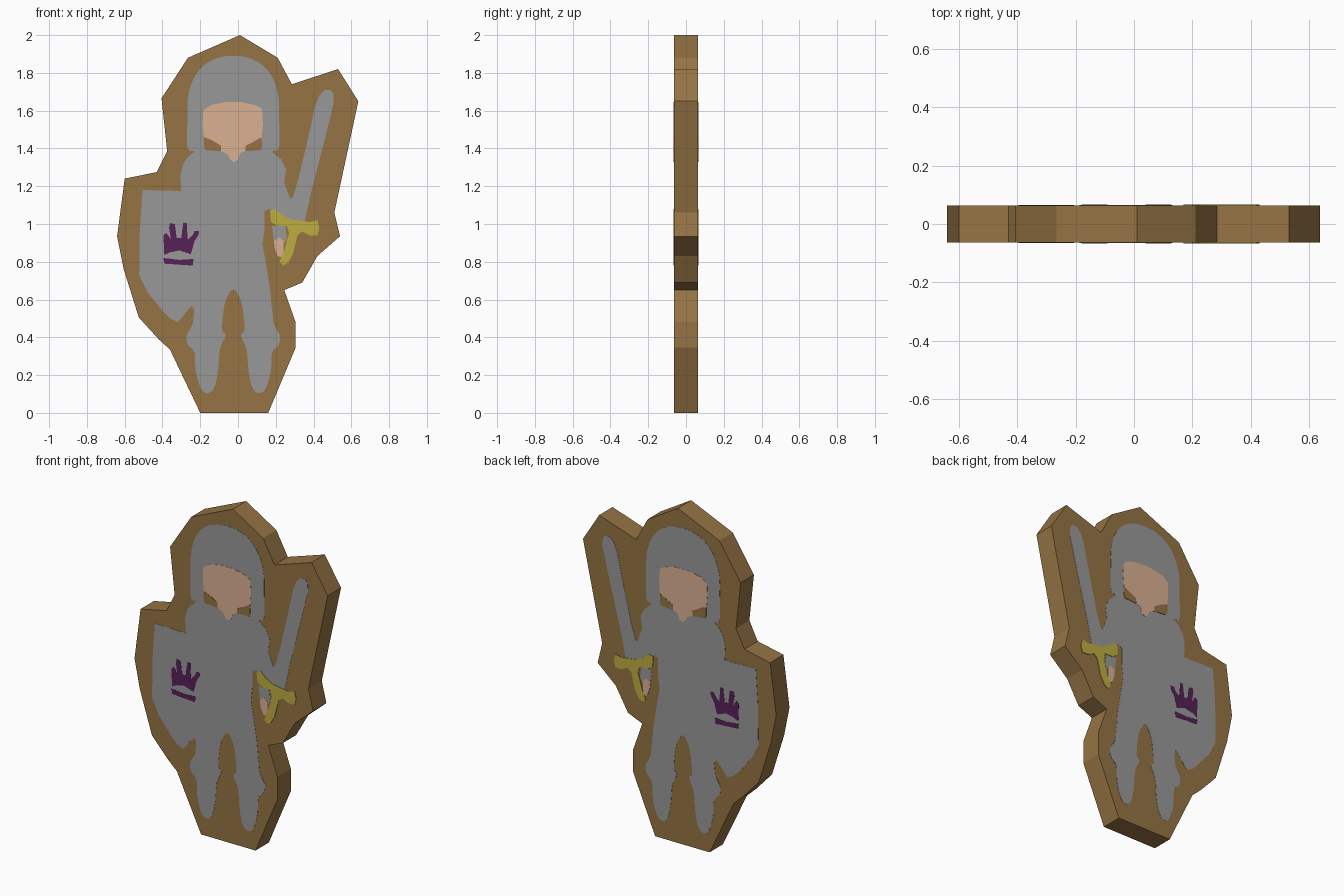
import bpy, bmesh
from mathutils import Vector

HALF = 0.063      # half board thickness
AXIS = -2.5       # figure's own centre line (outlines are in hundredths of a unit)


def material(name, rgb):
    m = bpy.data.materials.new(name)
    m.diffuse_color = (*[(c / 255) ** 2.2 for c in rgb], 1)
    return m


WOOD = material("wood brown", (148, 115, 70))
GREY = material("armour grey", (151, 151, 151))
SKIN = material("skin", (217, 175, 145))
GOLD = material("gold", (188, 172, 66))
PURPLE = material("purple", (88, 38, 88))


def smooth(pts, steps=4):
    """Closed Catmull-Rom curve through the points."""
    out, n = [], len(pts)
    for i in range(n):
        a, b, c, d = (Vector(pts[(i + k) % n]) for k in (-1, 0, 1, 2))
        for s in range(steps):
            t = s / steps
            out.append(0.5 * (2 * b + (c - a) * t + (2 * a - 5 * b + 4 * c - d) * t * t
                              + (3 * b - a - 3 * c + d) * t ** 3))
    return out


def mirrored(half):
    """Both sides of a half outline given as offsets from the figure's axis."""
    right = [(AXIS + x, z) for x, z in half]
    left = [(AXIS - x, z) for x, z in reversed(half) if x > 0]
    return right + left


def prism(bm, pts, y0, y1):
    loops = [[bm.verts.new((p[0] / 100, y, p[1] / 100)) for p in pts] for y in (y0, y1)]
    bm.faces.new(loops[0])
    bm.faces.new(loops[1][::-1])
    n = len(pts)
    for i in range(n):
        j = (i + 1) % n
        bm.faces.new((loops[0][i], loops[0][j], loops[1][j], loops[1][i]))


def finish(name, bm, mat):
    bmesh.ops.recalc_face_normals(bm, faces=bm.faces)
    me = bpy.data.meshes.new(name)
    bm.to_mesh(me)
    bm.free()
    me.materials.append(mat)
    bpy.context.collection.objects.link(bpy.data.objects.new(name, me))


def paint(name, outlines, mat, layer):
    """Thin painted plates on both the front and the back of the board."""
    bm = bmesh.new()
    for pts in outlines:
        for s in (-1, 1):
            prism(bm, pts, s * (HALF - 0.001), s * (HALF + 0.0012 * layer))
    finish(name, bm, mat)


# Wooden board
board = [(-20, 0), (16, 0), (30.5, 34.5), (30.5, 48), (24.5, 65), (34, 69), (42, 83),
         (54, 93.5), (51, 106), (63.7, 165), (53, 182), (28.5, 174), (21, 188), (1, 200),
         (-26.5, 188), (-40.5, 166.5), (-37.5, 138.5), (-43, 127.5), (-60, 124),
         (-64, 93.5), (-60.5, 76), (-52.5, 50.5), (-42, 39), (-36, 33.5)]
bm = bmesh.new()
prism(bm, board, -HALF, HALF)
finish("wooden_board", bm, WOOD)

# Hood
paint("hood", [smooth(mirrored([(0, 189), (8, 188), (15.5, 184), (21, 177), (24, 167),
                                (24.3, 155), (24.3, 141), (21, 138.5), (8, 138)]))], GREY, 1)

# Torso with sword arm
paint("torso", [[(-22, 139), (-26, 136), (-29, 132), (-30.5, 126), (-30, 117), (-24, 56),
                 (-23, 54), (-8, 58), (-6, 63), (-2.5, 65.5), (1, 63), (3, 58), (18, 54),
                 (17, 65), (15, 78), (13, 89), (14, 97), (14, 107), (17, 108), (19, 101),
                 (35, 100), (27.5, 113.5), (24.5, 122), (25.5, 129), (23, 134), (17, 139)]],
      GREY, 1)

# Legs
leg = [(2, 64), (3.5, 61), (5, 55), (6, 44), (4, 41), (7, 34), (8, 23), (9.5, 15),
       (12, 11), (15.5, 11), (18, 15), (20, 23), (20.5, 32), (24, 36), (24.7, 41),
       (21.5, 47), (20.5, 55), (18, 62), (9, 66)]
leg = smooth(leg, 3)
paint("legs", [[(AXIS + s * x, z) for x, z in leg] for s in (-1, 1)], GREY, 1)

# Shield
paint("shield", [[(-15, 117), (-30, 117.5), (-50.5, 118), (-52, 97), (-52.3, 73),
                  (-48, 64), (-40, 54), (-36, 50), (-32, 48), (-30, 50), (-27, 54),
                  (-24, 57), (-23, 55), (-15, 60)]], GREY, 1)

# Sword blade
paint("sword_blade", [[(27.5, 113.5), (29, 114), (32, 124), (37, 145), (41, 163), (43, 168),
                       (46, 171), (49, 171), (50.5, 169), (50.7, 164), (46, 145),
                       (39, 118), (35, 100), (26, 98)]], GREY, 1)

# Cuff and hand beside the grip
paint("cuff", [[(18, 99), (25, 99), (26, 92), (24, 89), (19, 91)]], GREY, 1)
paint("hand", [[(19, 91), (22, 93), (24, 91), (24, 82), (21, 83), (19.5, 87)]], SKIN, 2)

# Guard and grip
paint("sword_hilt", [[(17, 107), (20, 108), (23, 105), (28, 102.5), (38, 101), (42, 102),
                      (43, 98), (42, 94), (38, 94), (34, 96), (31.5, 94), (29, 84),
                      (26.5, 79.5), (24, 78), (22, 80), (24.5, 86), (27, 95), (26, 99),
                      (21, 99), (17.5, 101)]], GOLD, 3)

# Face, with wooden gaps left at the jaw
paint("face", [[(-18.5, 160), (-14.5, 163), (-7, 164.5), (2, 164.5), (9, 163), (12.7, 161),
                (13.2, 153), (12.5, 144), (4, 141), (3.8, 138.5), (1, 137.5), (0, 134),
                (-2.2, 132.8), (-4, 134), (-5.5, 137), (-9, 138.5), (-9.5, 141),
                (-18, 145), (-18.7, 153)]], SKIN, 2)
paint("jaw_gaps", [[(-18, 146), (-14, 144.5), (-9, 141.5), (-9, 138.5), (-17, 139), (-18, 141)],
                   [(12.5, 146), (8, 143.5), (4, 141.5), (4, 138.5), (12, 139), (12.7, 141)]],
      WOOD, 3)

# Crown emblem on the shield
paint("crown", [[(-39, 83.5), (-39.5, 94), (-38, 95.3), (-35.5, 92), (-36.5, 98),
                 (-36, 100.5), (-33.5, 100), (-33, 97), (-32.5, 92.5), (-30, 92.5),
                 (-29.5, 97), (-29, 100.5), (-27, 100.5), (-27, 97), (-26.5, 91.5),
                 (-24, 94), (-23, 96.3), (-20.5, 96.3), (-21, 94), (-23, 91), (-25, 84),
                 (-31, 86), (-36, 85)],
                [(-39.5, 82), (-31, 81), (-23.5, 81.5), (-24, 78), (-39, 79)]], PURPLE, 2)
